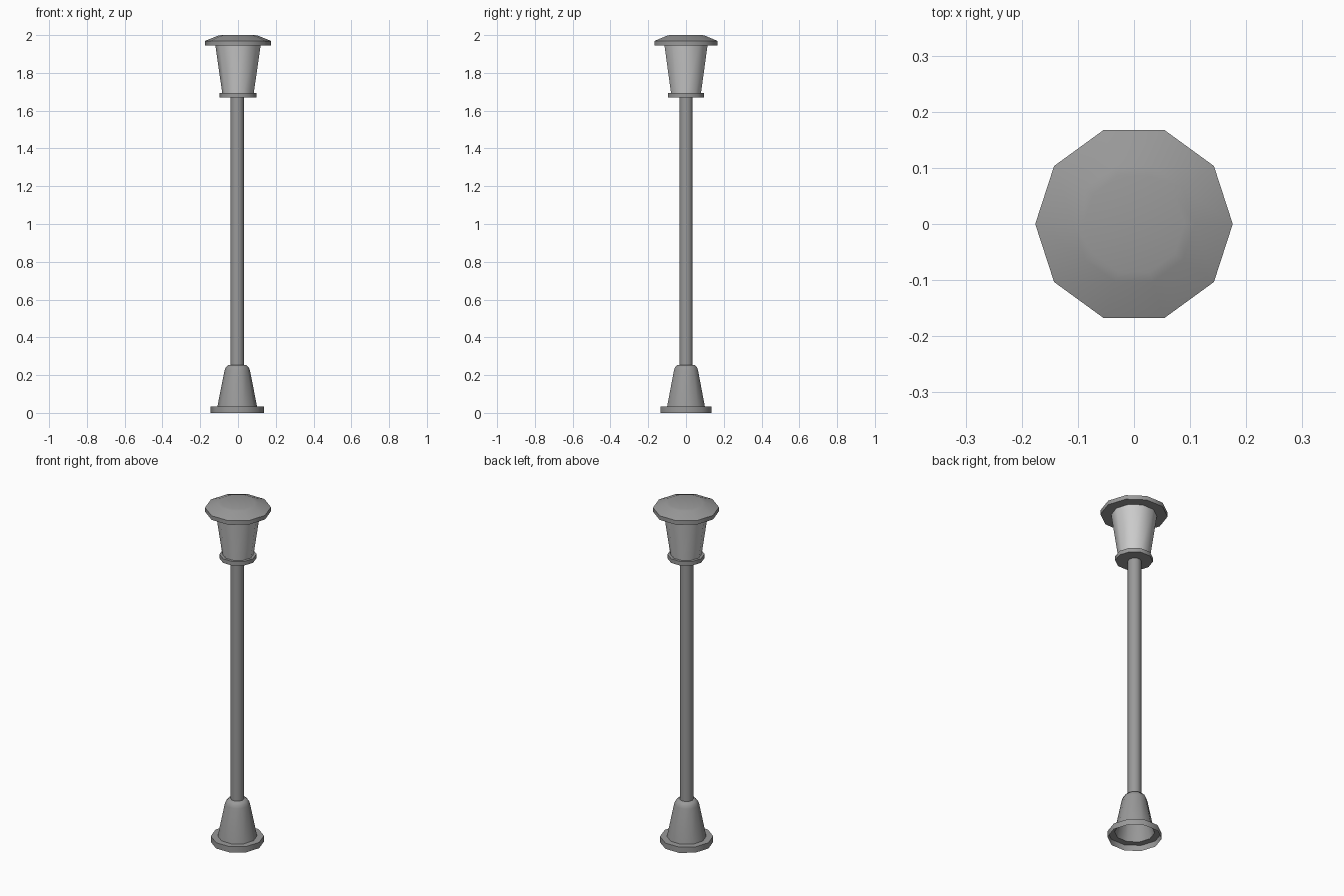
import bpy, bmesh, math

if "Cube" in bpy.data.objects:
    bpy.data.objects.remove(bpy.data.objects["Cube"])

SIDES = 10

# Dark painted metal for everything except the lamp glass
metal = bpy.data.materials.new("dark_metal")
metal.diffuse_color = (0.32, 0.32, 0.32, 1)
metal.use_nodes = True
metal.node_tree.nodes["Principled BSDF"].inputs["Base Color"].default_value = metal.diffuse_color


def lathe(name, profile, cx=0.0, cap_bottom=False, cap_top=False, mat=metal):
    """Turn an (r, z) profile, listed from bottom to top, into a ten-sided shell."""
    bm = bmesh.new()
    rings = []
    for r, z in profile:
        rings.append([bm.verts.new((cx + r * math.cos(math.tau * i / SIDES),
                                    r * math.sin(math.tau * i / SIDES), z))
                      for i in range(SIDES)])
    for a, b in zip(rings, rings[1:]):
        for i in range(SIDES):
            j = (i + 1) % SIDES
            bm.faces.new((a[i], a[j], b[j], b[i]))
    if cap_bottom:
        bm.faces.new(rings[0][::-1])
    if cap_top:
        bm.faces.new(rings[-1])
    mesh = bpy.data.meshes.new(name)
    bm.to_mesh(mesh)
    bm.free()
    if mat:
        mesh.materials.append(mat)
    obj = bpy.data.objects.new(name, mesh)
    bpy.context.collection.objects.link(obj)
    bpy.ops.object.select_all(action='DESELECT')
    obj.select_set(True)
    bpy.context.view_layer.objects.active = obj
    bpy.ops.object.shade_smooth_by_angle(angle=math.radians(40))
    return obj


# Hollow bell-shaped foot with a flange, open underneath
lathe("base", [(0.142, 0.0), (0.142, 0.034), (0.105, 0.034), (0.067, 0.225),
               (0.061, 0.241), (0.049, 0.253), (0.034, 0.255)], cx=-0.004)

# Straight post
lathe("pole", [(0.036, 0.25), (0.036, 1.672)], cx=-0.004)

# Collar under the lamp
lathe("collar", [(0.099, 1.67), (0.099, 1.694)], cap_bottom=True, cap_top=True)

# Tapered lamp glass, left plain grey
lathe("lamp_glass", [(0.083, 1.69), (0.120, 1.947)], mat=None)

# Wide roof with a thin rim and a shallow dome
lathe("roof", [(0.176, 1.945), (0.176, 1.969), (0.108, 1.996), (0.09, 2.0)],
      cap_bottom=True, cap_top=True)
